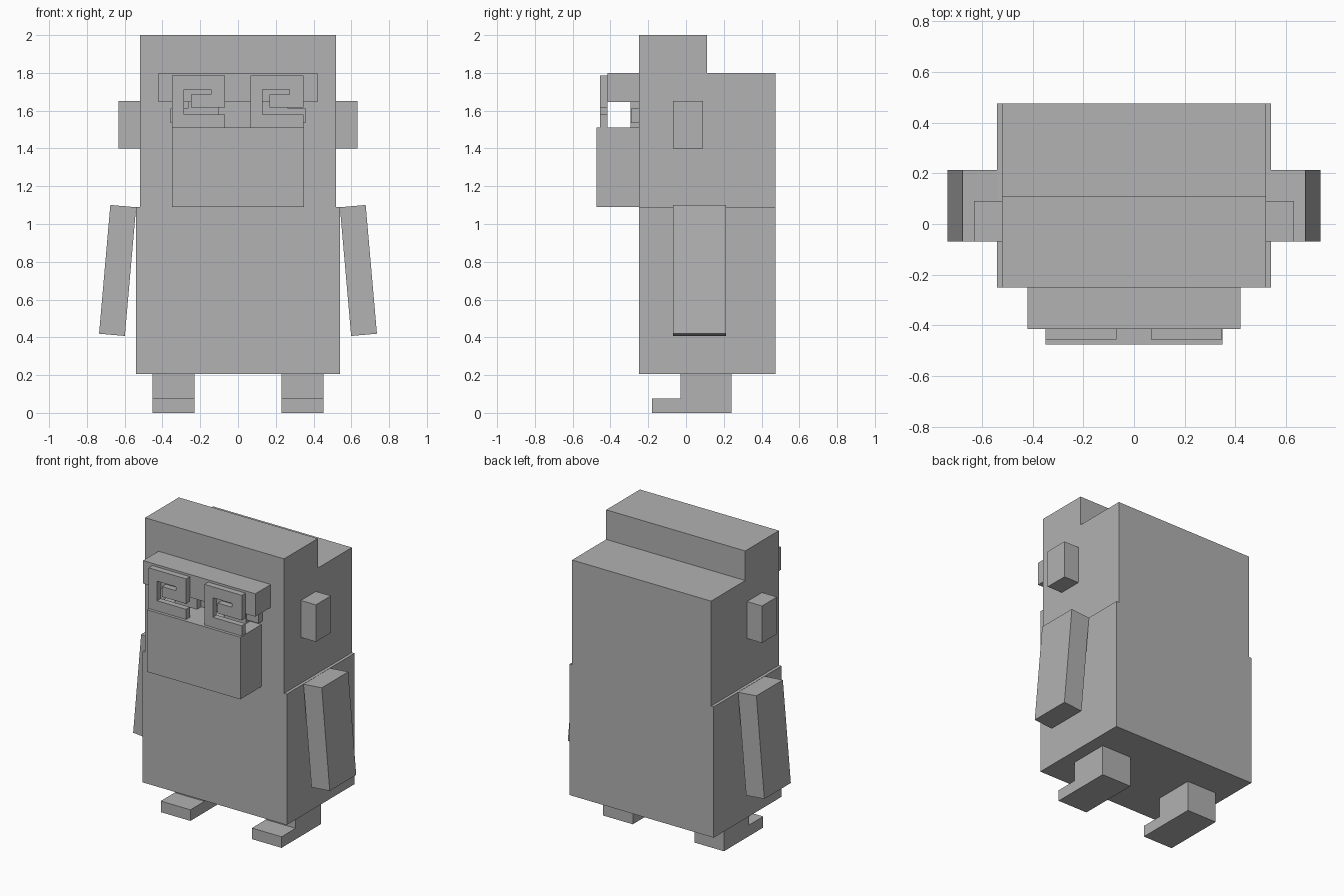
import bpy
import bmesh
import math
from mathutils import Matrix, Vector

if "Cube" in bpy.data.objects:
    bpy.data.objects.remove(bpy.data.objects["Cube"], do_unlink=True)

# One plain grey for everything
GREY = (0.445, 0.445, 0.445, 1)
grey = bpy.data.materials.new("plain grey")
grey.use_nodes = True
grey.diffuse_color = GREY
grey.node_tree.nodes["Principled BSDF"].inputs["Base Color"].default_value = GREY


def finish(name, bm):
    bmesh.ops.recalc_face_normals(bm, faces=bm.faces)
    mesh = bpy.data.meshes.new(name)
    bm.to_mesh(mesh)
    bm.free()
    mesh.materials.append(grey)
    obj = bpy.data.objects.new(name, mesh)
    bpy.context.collection.objects.link(obj)
    return obj


def box(name, x, y, z, tilt=0):
    """Box spanning three ranges, tilted about its own middle."""
    bm = bmesh.new()
    bmesh.ops.create_cube(bm, size=1)
    size = [b - a for a, b in (x, y, z)]
    middle = [(a + b) / 2 for a, b in (x, y, z)]
    bm.transform(Matrix.Translation(middle)
                 @ Matrix.Rotation(math.radians(tilt), 4, "Y")
                 @ Matrix.Diagonal(size).to_4x4())
    return finish(name, bm)


def prism(name, profile, axis, lo, hi):
    """Flat profile in the plane across the axis, extruded from lo to hi."""
    bm = bmesh.new()
    verts = []
    for a, z in profile:
        verts.append(bm.verts.new((lo, a, z) if axis == "x" else (a, lo, z)))
    face = bm.faces.new(verts)
    grown = bmesh.ops.extrude_face_region(bm, geom=[face])["geom"]
    shift = Vector((hi - lo, 0, 0) if axis == "x" else (0, hi - lo, 0))
    bmesh.ops.translate(bm, vec=shift,
                        verts=[v for v in grown if isinstance(v, bmesh.types.BMVert)])
    return finish(name, bm)


def span(side, a, b):
    return tuple(sorted((side * a, side * b)))


# Torso, and head with its raised front step
FRONT, BACK, NECK = -0.25, 0.475, 1.09
box("torso", (-0.54, 0.54), (FRONT, BACK), (0.205, NECK))
prism("head", [(FRONT, NECK), (BACK, NECK), (BACK, 1.8), (0.11, 1.8),
               (0.11, 2), (FRONT, 2)], "x", -0.52, 0.52)

# Face
box("brow", (-0.42, 0.42), (-0.415, FRONT), (1.645, 1.8))
box("muzzle", (-0.35, 0.35), (-0.475, FRONT), (NECK, 1.51))

# Spiral eyepieces, both winding the same way
SPIRAL = [(0, 0), (0.28, 0), (0.28, 0.069), (0.063, 0.069), (0.063, 0.201),
          (0.206, 0.201), (0.206, 0.175), (0.1, 0.175), (0.1, 0.106),
          (0.28, 0.106), (0.28, 0.275), (0, 0.275)]
for label, left_edge in (("right", -0.35), ("left", 0.067)):
    prism(label + "_spiral_eyepiece", [(left_edge + x, 1.51 + z) for x, z in SPIRAL],
          "y", -0.455, -0.415)

# Paired parts
FOOT = [(-0.18, 0), (0.24, 0), (0.24, 0.205), (-0.03, 0.205),
        (-0.03, 0.075), (-0.18, 0.075)]
for label, s in (("left", 1), ("right", -1)):
    box(label + "_eye", span(s, 0.1, 0.265), (-0.295, FRONT), (1.51, 1.645))
    box(label + "_eye_corner", span(s, 0.12, 0.357), (-0.29, FRONT), (1.535, 1.612))
    box(label + "_ear", span(s, 0.52, 0.632), (-0.07, 0.09), (1.4, 1.65))
    box(label + "_arm", span(s, 0.569, 0.706), (-0.07, 0.213), (0.412, 1.096), -5 * s)
    prism(label + "_foot", FOOT, "x", *span(s, 0.23, 0.452))
